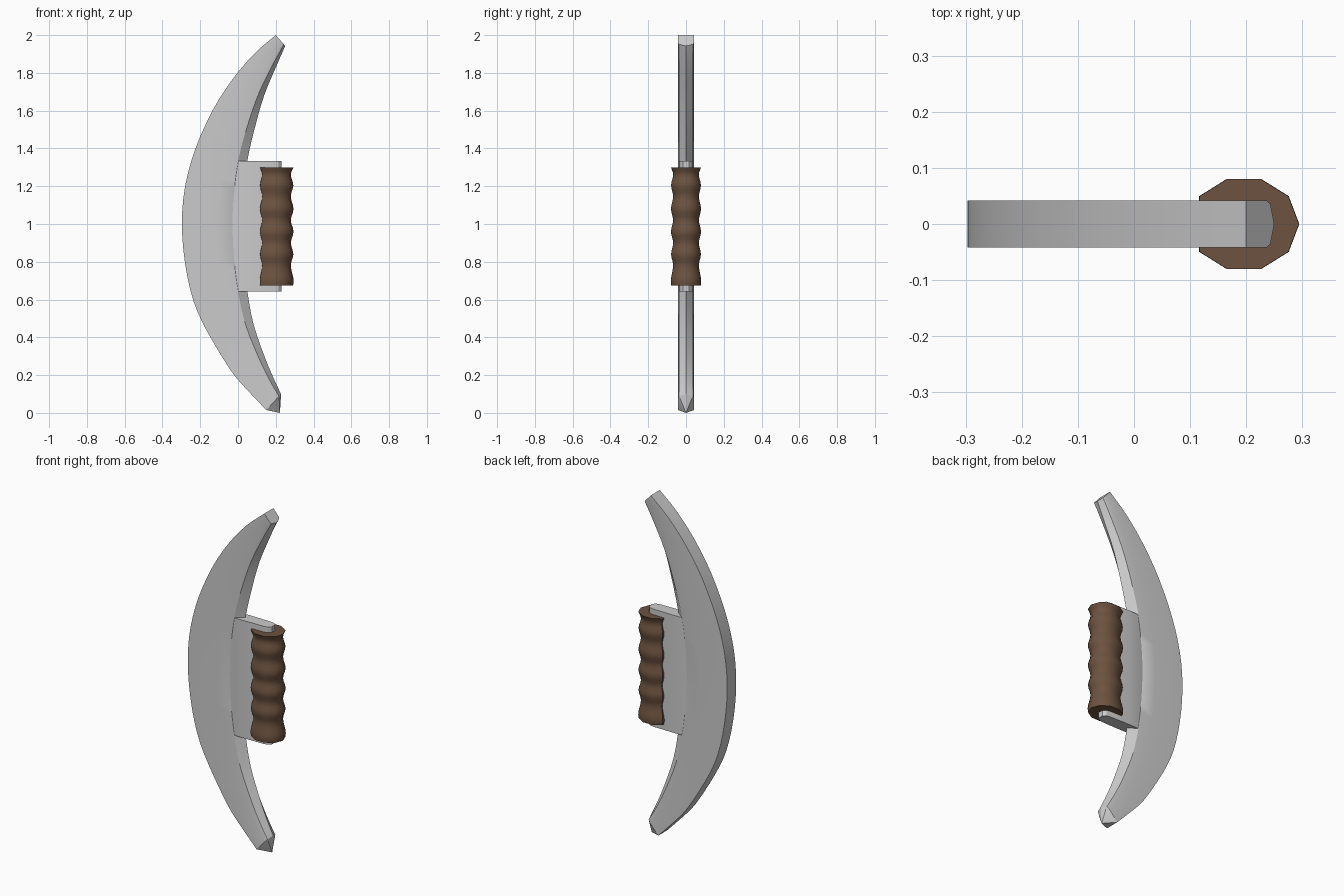
import bpy, bmesh, math
from mathutils import Vector

if "Cube" in bpy.data.objects:
    bpy.data.objects.remove(bpy.data.objects["Cube"])


def loft(name, rings, start_apex=None, end_apex=None, angle=30):
    """Skin closed rings of equal length; each end is a flat cap or a fan to an apex."""
    bm = bmesh.new()
    vs = [[bm.verts.new(p) for p in r] for r in rings]
    n = len(rings[0])
    for a, b in zip(vs, vs[1:]):
        for i in range(n):
            j = (i + 1) % n
            bm.faces.new((a[i], a[j], b[j], b[i]))
    for ring, apex in ((vs[0], start_apex), (vs[-1], end_apex)):
        if apex:
            tip = bm.verts.new(apex)
            for i in range(n):
                bm.faces.new((ring[i], ring[(i + 1) % n], tip))
        else:
            bm.faces.new(ring)
    bmesh.ops.recalc_face_normals(bm, faces=bm.faces)
    me = bpy.data.meshes.new(name)
    bm.to_mesh(me)
    bm.free()
    ob = bpy.data.objects.new(name, me)
    bpy.context.collection.objects.link(ob)
    bpy.ops.object.select_all(action='DESELECT')
    ob.select_set(True)
    bpy.context.view_layer.objects.active = ob
    bpy.ops.object.shade_smooth_by_angle(angle=math.radians(angle))
    return ob


def smooth_path(pts, steps):
    """Catmull-Rom interpolation through the stations."""
    p = [Vector(q) for q in pts]
    p = [2 * p[0] - p[1]] + p + [2 * p[-1] - p[-2]]
    out = []
    for i in range(1, len(p) - 2):
        a, b, c, d = p[i - 1:i + 3]
        for s in range(steps):
            t = s / steps
            out.append(0.5 * (2 * b + (c - a) * t + (2 * a - 5 * b + 4 * c - d) * t * t
                              + (3 * b - a - 3 * c + d) * t ** 3))
    return out + [p[-2]]


# Crescent blade: stations of outer x, outer z, inner x, inner z
stations = [
    (.20, 2.0, .25, 1.943), (.085, 1.90, .205, 1.84), (-.03, 1.765, .14, 1.685),
    (-.135, 1.60, .092, 1.52), (-.225, 1.40, .05, 1.34), (-.28, 1.20, .03, 1.17),
    (-.297, 1.0, .022, 1.0), (-.28, .79, .03, .81), (-.235, .59, .05, .64),
    (-.16, .425, .082, .47), (-.035, .22, .14, .30), (.055, .115, .19, .18),
    (.15, .015, .228, .10)]
T = 0.042
path = []
for k in (0, 2):
    path.append(smooth_path([(s[k], 0, s[k + 1]) for s in stations], 3))
rings = []
for i, (o, q) in enumerate(zip(*path)):
    u = abs(2 * i / (len(path[0]) - 1) - 1)
    f = .58 + .14 * u ** 3
    g = .83 + .03 * u ** 3
    side = [(0, T), (f, T), (g, .036)]
    section = [(t, -y) for t, y in side] + [(1, 0)] + [(t, y) for t, y in side[::-1]]
    rings.append([o.lerp(q, t) + Vector((0, y, 0)) for t, y in section])
loft("blade", rings, end_apex=(.222, 0, 0))

# Plate joining the blade to the grip, with a chamfered outer end
half = [(-.10, .012), (-.03, .034), (.06, .037), (.19, .035), (.215, .03), (.23, .015)]
plan = [(x, -y) for x, y in half] + [(x, y) for x, y in half[::-1]]
loft("grip_plate", [[(x, y, z) for x, y in plan] for z in (.642, 1.333)])

# Ten-sided grip with finger grooves, flattened on the blade side
levels = [(.675, .98), (.71, 1), (.78, .85), (.84, .99), (.90, .85), (.96, 1),
          (1.02, .85), (1.08, 1), (1.145, .85), (1.205, .99), (1.26, .85), (1.30, 1)]
profile = smooth_path([(r, 0, z) for z, r in levels], 3)
rings = []
for p in profile:
    ring = []
    for k in range(10):
        a = math.tau * k / 10
        x = max(math.cos(a) * .098, -.082) * p.x
        ring.append((.196 + x, math.sin(a) * .084 * p.x, p.z))
    rings.append(ring)
grip = loft("grip", rings, angle=45)
brown = bpy.data.materials.new("brown_grip")
brown.diffuse_color = (.15, .085, .05, 1)
brown.use_nodes = True
brown.node_tree.nodes["Principled BSDF"].inputs["Base Color"].default_value = brown.diffuse_color
grip.data.materials.append(brown)
